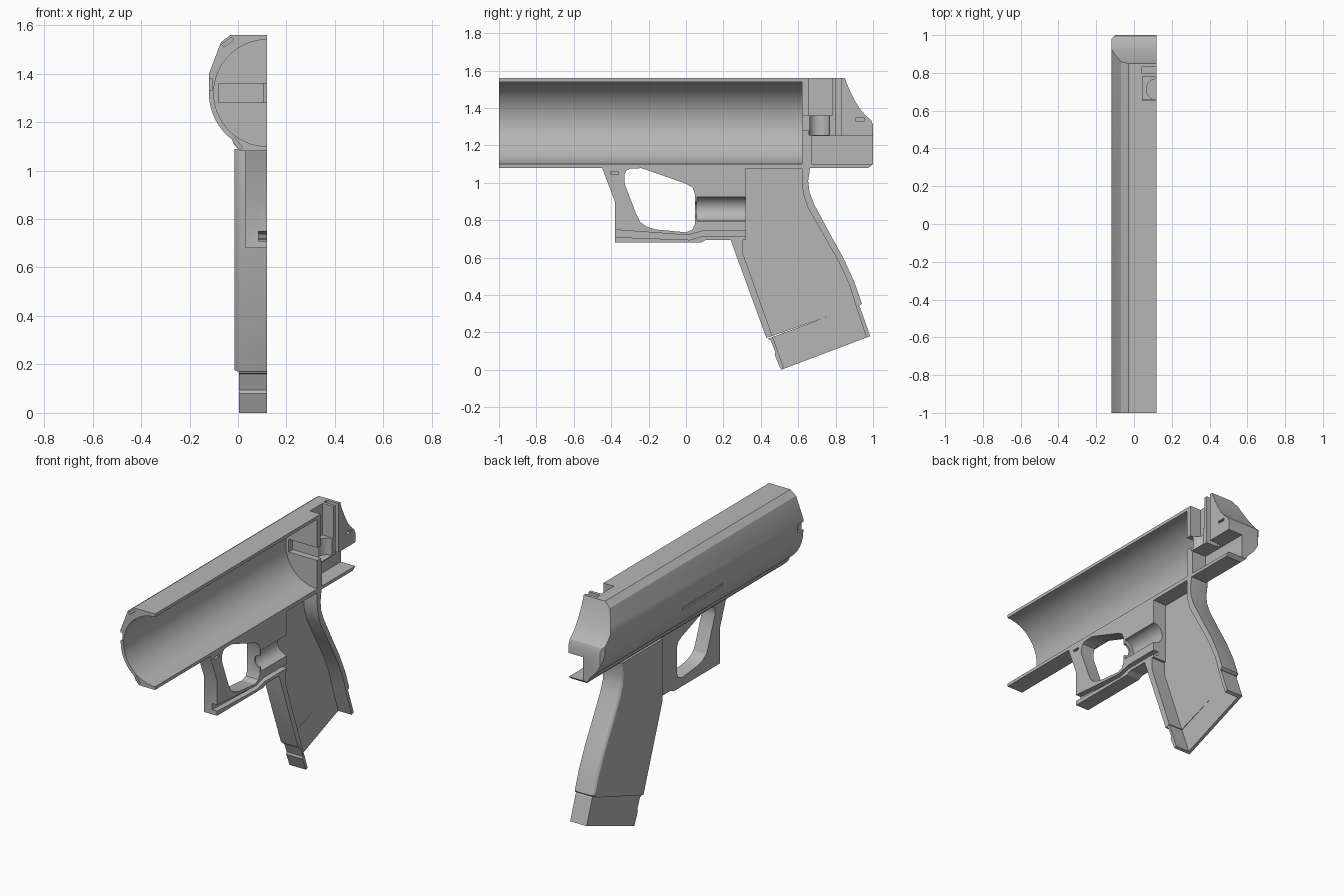
import bpy, bmesh, math
from mathutils import Vector

cube = bpy.data.objects.get("Cube")
if cube:
    bpy.data.objects.remove(cube, do_unlink=True)

grey = bpy.data.materials.new("plain grey")
grey.use_nodes = True
grey.diffuse_color = (0.47, 0.47, 0.47, 1)
grey.node_tree.nodes["Principled BSDF"].inputs["Base Color"].default_value = (0.47, 0.47, 0.47, 1)

MID = 0.12      # flat parting plane of the half shell
OUT = 0.2       # cutters overshoot the parting plane


def prism(name, pts, axis, a, b, bevel=0):
    """Extrude a closed 2D outline along an axis from a to b."""
    place = {"x": lambda p, t: (t, p[0], p[1]),
             "y": lambda p, t: (p[0], t, p[1]),
             "z": lambda p, t: (p[0], p[1], t)}[axis]
    bm = bmesh.new()
    low = [bm.verts.new(place(p, a)) for p in pts]
    high = [bm.verts.new(place(p, b)) for p in pts]
    bm.faces.new(low)
    bm.faces.new(high)
    for i in range(len(pts)):
        j = (i + 1) % len(pts)
        bm.faces.new((low[i], low[j], high[j], high[i]))
    bmesh.ops.recalc_face_normals(bm, faces=bm.faces)
    if bevel:
        # round the outer long edges, leaving the ends square
        edges = [e for e in bm.edges if all(v in low for v in e.verts)
                 and abs((e.verts[0].co - e.verts[1].co).normalized().y) < 0.9]
        bmesh.ops.bevel(bm, geom=edges, offset=bevel, segments=3,
                        profile=0.5, affect="EDGES")
    me = bpy.data.meshes.new(name)
    bm.to_mesh(me)
    bm.free()
    me.materials.append(grey)
    ob = bpy.data.objects.new(name, me)
    bpy.context.collection.objects.link(ob)
    return ob


def box(x0, x1, y0, y1, z0, z1):
    return prism("cutter", [(y0, z0), (y1, z0), (y1, z1), (y0, z1)], "x", x0, x1)


def circle(cx, cy, r, n):
    return [(cx + r * math.cos(2 * math.pi * i / n),
             cy + r * math.sin(2 * math.pi * i / n)) for i in range(n)]


def cut(ob, cutter, mode="DIFFERENCE"):
    cutter.hide_render = True
    mod = ob.modifiers.new("cut", "BOOLEAN")
    mod.operation, mod.solver, mod.object = mode, "EXACT", cutter
    bpy.context.view_layer.objects.active = ob
    bpy.ops.object.modifier_apply(modifier=mod.name)
    bpy.data.objects.remove(cutter, do_unlink=True)


# Upper body: faceted cross-section with a round underside
section = [(MID, 1.56), (-0.03, 1.56), (-0.07, 1.53), (-0.12, 1.40)]
for i in range(13):
    t = math.radians(182 + i * 4.2)
    section.append((MID + 0.24 * math.cos(t), 1.32 + 0.24 * math.sin(t)))
section += [(-0.015, 1.105), (0.01, 1.08), (MID, 1.08)]
body = prism("upper_body", section, "y", -1, 1.05)

# Swept tail
tail = [(-1.1, 1.0), (0.88, 1.0), (1.0, 1.10), (1.0, 1.31), (0.99, 1.335),
        (0.96, 1.36), (0.93, 1.395), (0.905, 1.435), (0.88, 1.485),
        (0.86, 1.53), (0.85, 1.56), (0.84, 1.6), (-1.1, 1.6)]
cut(body, prism("cutter", tail, "x", -0.3, 0.3), "INTERSECT")
cut(body, prism("cutter", [(-0.13, 0.97), (-0.09, 1.01), (-0.13, 1.01)], "z", 1, 1.7))

# Main bore and the slot in its end wall
cut(body, prism("cutter", circle(MID, 1.32, 0.22, 96), "y", -1.1, 0.62))
cut(body, box(-0.08, OUT, 0.6, 0.66, 1.28, 1.36))
# Rear pocket, round seat, top slit and open rear channel
cut(body, box(0.045, OUT, 0.655, 0.78, 1.36, 1.6))
cut(body, prism("cutter", circle(MID, 0.713, 0.055, 40), "z", 1.255, 1.4))
cut(body, box(0.04, OUT, 0.80, 0.83, 1.24, 1.6))
cut(body, box(0.02, OUT, 0.67, 1.1, 1.10, 1.25))
# Peg slot in the tail and long groove in the outer side
cut(body, box(0.08, OUT, 0.905, 0.955, 1.33, 1.345))
cut(body, box(-0.2, -0.107, -0.2, 0.2, 1.275, 1.295))
# Three clip slots at the muzzle
for centre, along in (((-0.042, 1.53), (0.8, 0.6)),
                      ((-0.115, 1.355), (0, 1)),
                      ((-0.003, 1.11), (0.6, -0.8))):
    c, u = Vector(centre), Vector(along)
    v = Vector((-u.y, u.x))
    quad = [c + u * (0.025 * s) + v * (0.007 * k)
            for s, k in ((-1, -1), (1, -1), (1, 1), (-1, 1))]
    cut(body, prism("cutter", quad, "y", -1.05, -0.94))

# Trigger guard frame with its opening
frame = prism("trigger_guard",
              [(-0.45, 1.09), (-0.445, 1.07), (-0.38, 0.9), (-0.38, 0.68), (0.08, 0.68),
               (0.11, 0.695), (0.32, 0.695), (0.32, 1.09)], "x", 0.03, MID)
opening = [(-0.30, 1.075), (-0.24, 1.078), (-0.2, 1.065), (0.0, 0.995), (0.035, 0.975),
           (0.048, 0.94), (0.048, 0.78), (0.035, 0.75), (0.0, 0.735), (-0.16, 0.75),
           (-0.21, 0.765), (-0.245, 0.79), (-0.265, 0.83), (-0.33, 1.0),
           (-0.33, 1.04), (-0.32, 1.065)]
cut(frame, prism("cutter", opening, "x", -0.1, OUT))
# Half-round seat behind the opening
cut(frame, prism("cutter", circle(MID, 0.86, 0.065, 48), "y", 0.06, 0.4))
cut(frame, prism("cutter", circle(MID, 0.86, 0.038, 32), "y", 0.0, 0.1))
# Channel along the lower rail
channel = [(-0.4, 0.71), (0.02, 0.695), (0.09, 0.715), (0.4, 0.715),
           (0.4, 0.742), (0.09, 0.742), (0.01, 0.72), (-0.4, 0.75)]
cut(frame, prism("cutter", channel, "x", 0.085, OUT))
cut(frame, box(0.08, OUT, -0.405, -0.36, 1.045, 1.06))
# Hand grip shell
grip = prism("grip",
             [(0.24, 1.09), (0.24, 0.69), (0.43, 0.17), (0.93, 0.345), (0.94, 0.355),
              (0.90, 0.47), (0.84, 0.60), (0.76, 0.745), (0.685, 0.885), (0.66, 0.95),
              (0.653, 1.01), (0.665, 1.09)], "x", -0.015, MID, bevel=0.025)
# Slightly inset base of the grip
base = prism("grip_base",
             [(0.435, 0.165), (0.452, 0.16), (0.478, 0.095), (0.474, 0.08), (0.508, 0.0),
              (0.985, 0.18), (0.93, 0.335), (0.92, 0.345)], "x", 0.005, MID)
hollow = [(0.305, 1.065), (0.305, 0.62), (0.53, -0.01), (0.99, 0.09), (0.965, 0.172),
          (0.91, 0.335), (0.875, 0.45), (0.82, 0.57), (0.73, 0.73), (0.65, 0.87),
          (0.627, 0.94), (0.62, 1.0), (0.62, 1.075), (0.315, 1.075)]
for part in (grip, base):
    cut(part, prism("cutter", hollow, "x", 0.025, OUT))
# Let the half-round seat and rail channel run through the grip front
cut(grip, prism("cutter", circle(MID, 0.86, 0.065, 48), "y", 0.1, 0.4))
cut(grip, prism("cutter", channel, "x", 0.085, OUT))

# Smooth the curves, keep the corners sharp
for ob in (body, frame, grip, base):
    bpy.ops.object.select_all(action="DESELECT")
    ob.select_set(True)
    bpy.context.view_layer.objects.active = ob
    bpy.ops.object.shade_smooth_by_angle(angle=math.radians(25))
